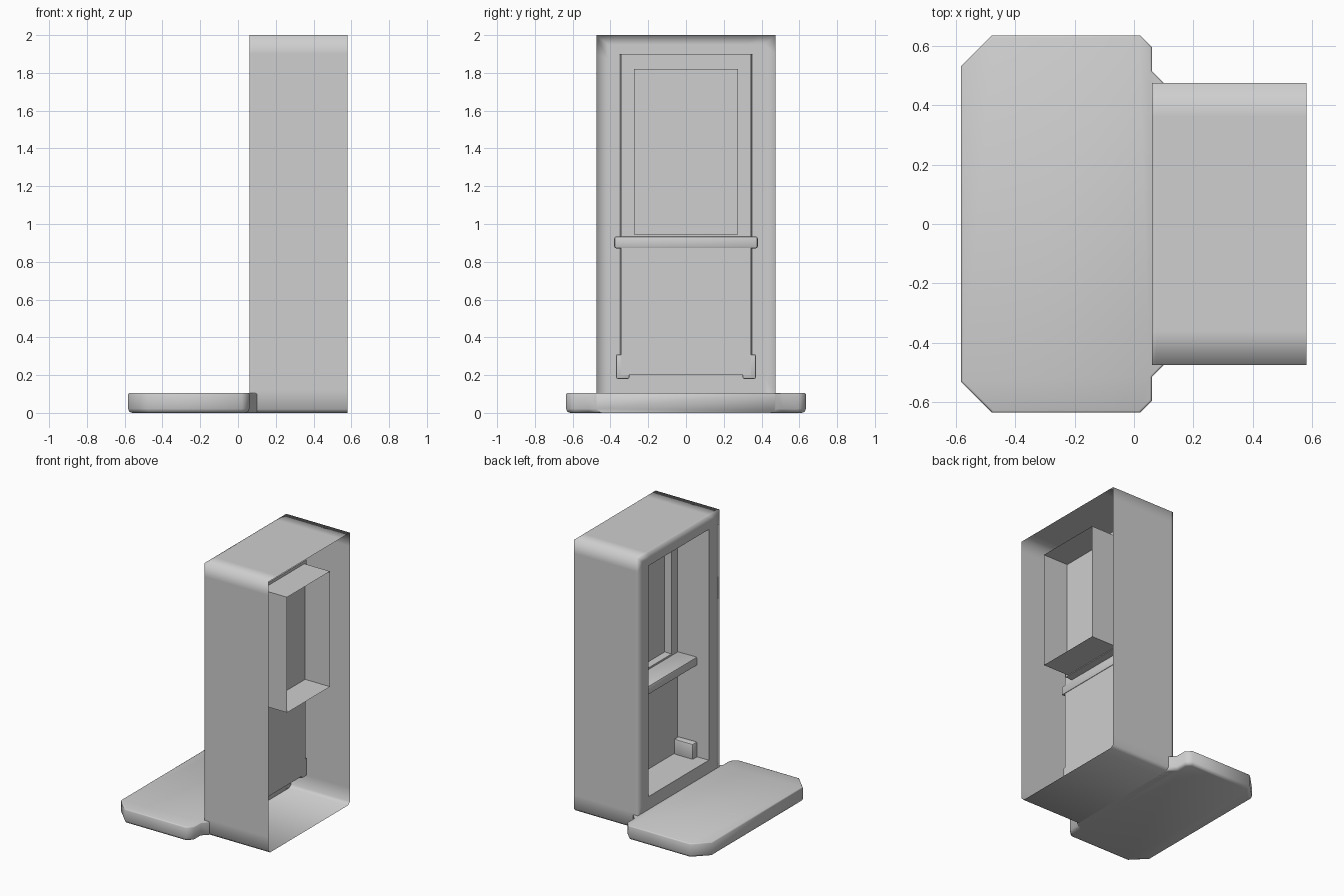
import bpy
import bmesh
import math

cube = bpy.data.objects.get("Cube")
if cube:
    bpy.data.objects.remove(cube, do_unlink=True)

tone = (0.62, 0.62, 0.62, 1)
grey = bpy.data.materials.new("plain_grey")
grey.use_nodes = True
grey.diffuse_color = tone
grey.node_tree.nodes["Principled BSDF"].inputs["Base Color"].default_value = tone


def finish(name, bm, angle):
    """Turn a bmesh into an object, smooth below the given angle."""
    bmesh.ops.recalc_face_normals(bm, faces=bm.faces[:])
    mesh = bpy.data.meshes.new(name)
    bm.to_mesh(mesh)
    bm.free()
    mesh.materials.append(grey)
    ob = bpy.data.objects.new(name, mesh)
    bpy.context.collection.objects.link(ob)
    bpy.ops.object.select_all(action='DESELECT')
    ob.select_set(True)
    bpy.context.view_layer.objects.active = ob
    bpy.ops.object.shade_smooth_by_angle(angle=math.radians(angle))


def loft(name, rings, angle):
    """Skin between closed rings of equal point count, open at both ends."""
    bm = bmesh.new()
    loops = [[bm.verts.new(p) for p in ring] for ring in rings]
    for a, b in zip(loops, loops[1:]):
        for i in range(len(a)):
            j = (i + 1) % len(a)
            bm.faces.new((a[i], a[j], b[j], b[i]))
    finish(name, bm, angle)


def rect(x, half, low, high):
    return [(x, -half, low), (x, half, low), (x, half, high), (x, -half, high)]


def block(name, x, y, z, bevel=0.012):
    """Box given as ranges on each axis, bevelled unless bevel is zero."""
    bm = bmesh.new()
    bmesh.ops.create_cube(bm, size=1)
    for v in bm.verts:
        v.co = [r[0] + (c + 0.5) * (r[1] - r[0]) for c, r in zip(v.co, (x, y, z))]
    if bevel:
        bmesh.ops.bevel(bm, geom=bm.edges[:], offset=bevel, segments=2,
                        profile=0.5, affect='EDGES')
    finish(name, bm, 35)


def mirrored(half):
    return half + [(a, -b) for a, b in reversed(half)]


def ring(x, points):
    return [(x, y, z) for z, y in points]


# Housing: thin sleeve open at the rear, closed by a soft-shaded front frame
outer = mirrored([(0, 0.455), (0.02, 0.475), (0.12, 0.475), (1.9, 0.475),
                  (2, 0.475), (2, 0.36)])
inner = mirrored([(0.2, 0.3), (0.2, 0.352), (0.25, 0.352), (1.85, 0.352),
                  (1.9, 0.352), (1.9, 0.3)])
middle = [((a + c) / 2, (b + d) / 2) for (a, b), (c, d) in zip(outer, inner)]
loft("housing", [ring(0.58, outer), ring(0.075, outer), ring(0.06, outer),
                 ring(0.06, middle), ring(0.06, inner)], 100)

# Recess walls, back panel and the rectangular tube projecting rearwards
loft("recess", [rect(0.06, 0.352, 0.2, 1.9), rect(0.31, 0.345, 0.2, 1.9),
                rect(0.31, 0.275, 0.945, 1.82), rect(0.366, 0.275, 0.945, 1.82),
                rect(0.366, 0.25, 0.95, 1.8), rect(0.575, 0.25, 0.95, 1.8)], 20)
block("screen", (0.366, 0.372), (-0.25, 0.25), (0.95, 1.8), 0)

# Shelf and side blocks inside the recess
block("shelf", (0.155, 0.316), (-0.38, 0.38), (0.87, 0.935))
for side, name in ((1, "left_block"), (-1, "right_block")):
    ends = sorted((side * 0.3, side * 0.37))
    block(name, (0.155, 0.308), ends, (0.18, 0.31), 0.008)

# Step plate with chamfered corners and rounded rims
outline = mirrored([(-0.582, 0.53), (-0.477, 0.635), (0.02, 0.635), (0.06, 0.595),
                    (0.06, 0.515), (0.1, 0.475)])
bm = bmesh.new()
base = bm.faces.new([bm.verts.new((x, y, 0)) for x, y in outline])
top = bmesh.ops.extrude_face_region(bm, geom=[base])["geom"]
for v in top:
    if isinstance(v, bmesh.types.BMVert):
        v.co.z = 0.105
for height, width in ((0, 0.022), (0.105, 0.007)):
    rim = [e for e in bm.edges if all(abs(v.co.z - height) < 0.001 for v in e.verts)
           and not all(v.co.x > 0.09 for v in e.verts)]
    bmesh.ops.bevel(bm, geom=rim, offset=width, segments=2, profile=0.5, affect='EDGES')
finish("step_plate", bm, 50)
